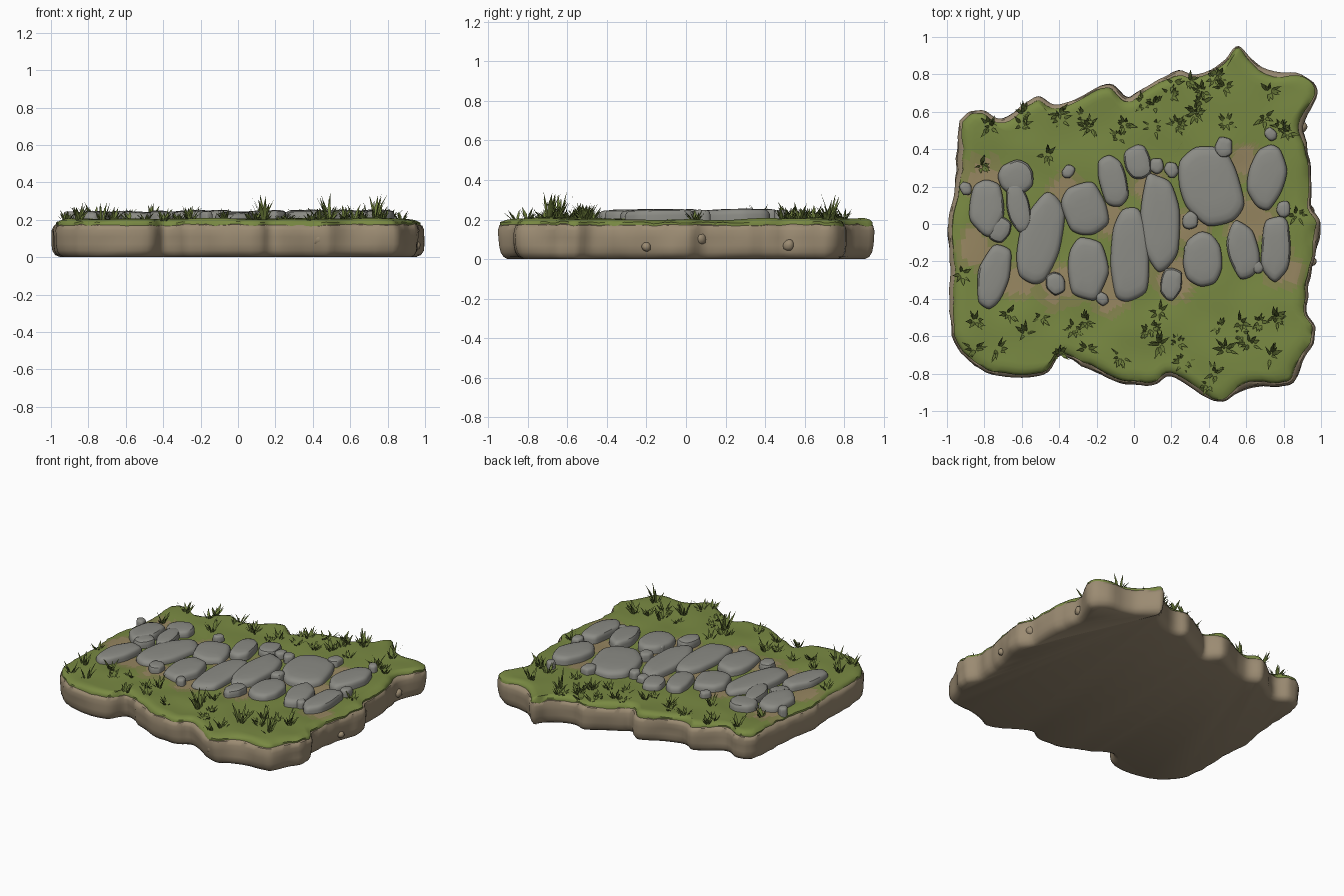
import bpy
import bmesh
import math
import random
from mathutils import Vector, noise

random.seed(7)
cube = bpy.data.objects.get("Cube")
if cube:
    bpy.data.objects.remove(cube, do_unlink=True)


def material(name, rgb):
    mat = bpy.data.materials.new(name)
    mat.use_nodes = True
    color = (*rgb, 1)
    mat.diffuse_color = color
    shader = mat.node_tree.nodes["Principled BSDF"]
    shader.inputs["Base Color"].default_value = color
    shader.inputs["Roughness"].default_value = 0.9
    return mat


soil_mat = material("tan soil", (0.33, 0.26, 0.17))
turf_mat = material("turf green", (0.19, 0.25, 0.055))
worn_mat = material("worn grass", (0.23, 0.23, 0.075))
dirt_mat = material("path dirt", (0.31, 0.24, 0.12))
stone_mat = material("grey stone", (0.26, 0.26, 0.235))
blade_mat = material("blade green", (0.14, 0.19, 0.04))


def finish(bm, name, mats, angle=None):
    """Turn a bmesh into a named object, smooth below the given angle."""
    mesh = bpy.data.meshes.new(name)
    bm.to_mesh(mesh)
    bm.free()
    for mat in mats:
        mesh.materials.append(mat)
    if angle:
        mesh.polygons.foreach_set("use_smooth", [True] * len(mesh.polygons))
        mesh.set_sharp_from_angle(angle=math.radians(angle))
    obj = bpy.data.objects.new(name, mesh)
    bpy.context.collection.objects.link(obj)
    return obj


def loft(bm, rings, cap_bottom=True):
    """Skin counter-clockwise rings from the bottom up, and cap the ends."""
    loops = [[bm.verts.new(p) for p in ring] for ring in rings]
    n = len(loops[0])
    for low, high in zip(loops, loops[1:]):
        for i in range(n):
            j = (i + 1) % n
            bm.faces.new((low[i], low[j], high[j], high[i]))
    bm.faces.new(loops[-1])
    if cap_bottom:
        bm.faces.new(loops[0][::-1])


def smooth_loop(points, steps, tension=0.5):
    """Closed cardinal spline through the points."""
    pts = [Vector(p) for p in points]
    n = len(pts)
    out = []
    for i in range(n):
        a, b, c, d = (pts[(i + k) % n] for k in (-1, 0, 1, 2))
        m1, m2 = (c - a) * tension, (d - b) * tension
        for s in range(steps):
            t = s / steps
            t2, t3 = t * t, t * t * t
            out.append(b * (2*t3 - 3*t2 + 1) + m1 * (t3 - 2*t2 + t)
                       + c * (3*t2 - 2*t3) + m2 * (t3 - t2))
    return out


def wobble(x, y, z, freq):
    return noise.noise(Vector((x, y, z)) * freq)


# Ragged outline of the slab
outline = [
    (-.93, .56), (-.8, .62), (-.7, .58), (-.53, .69), (-.42, .65), (-.29, .69),
    (-.13, .76), (-.04, .69), (.03, .72), (.23, .83), (.35, .81), (.47, .87),
    (.55, .95), (.68, .85), (.89, .8), (.97, .7), (.91, .53), (.93, .35),
    (.95, .13), (.99, 0), (.97, -.13), (.93, -.3), (.92, -.45), (.97, -.57),
    (.9, -.73), (.82, -.84), (.62, -.86), (.47, -.93), (.35, -.89), (.19, -.8),
    (.09, -.85), (-.1, -.82), (-.26, -.76), (-.39, -.69), (-.48, -.79),
    (-.72, -.8), (-.9, -.7), (-.98, -.5), (-.98, -.18), (-.99, .02), (-.95, .25)]
edge = smooth_loop(outline[::-1], 6)
edge = [p * (1 + 0.012 * wobble(p.x, p.y, 0, 14)) for p in edge]
xs, ys = [p.x for p in edge], [p.y for p in edge]
middle = Vector((max(xs) + min(xs), max(ys) + min(ys))) / 2
edge = [(p - middle) * (2 / (max(xs) - min(xs))) for p in edge]
count = len(edge)
normals = []
for i in range(count):
    t = (edge[(i + 3) % count] - edge[i - 3]).normalized()
    normals.append(Vector((t.y, -t.x)))


def edge_ring(inset, z, rough=0.0, z_rough=0.0):
    """The outline moved inwards, with uneven depth and height."""
    ring = []
    for p, n in zip(edge, normals):
        depth = inset + rough * (0.5 + wobble(p.x, p.y, z, 6))
        q = p - n * max(depth, 0)
        ring.append((q.x, q.y, z + z_rough * wobble(p.x, p.y, 3, 18)))
    return ring


# Soil slab with rounded, lumpy sides
bm = bmesh.new()
loft(bm, [edge_ring(.05, 0), edge_ring(.02, .012, .012), edge_ring(.005, .035, .014),
          edge_ring(0, .07, .016), edge_ring(0, .11, .016), edge_ring(0, .145, .012),
          edge_ring(.008, .168, .014, .012), edge_ring(.04, .182, .01)])
finish(bm, "soil_slab", [soil_mat], 45)

# Small lumps of earth in the sides
bm = bmesh.new()
for x, y, z, r in [(.93, .07, .1, .035), (.95, -.2, .06, .025), (.91, .27, .07, .025),
                   (.9, .52, .07, .03), (.43, -.88, .1, .06), (.8, -.8, .1, .06)]:
    made = bmesh.ops.create_icosphere(bm, subdivisions=2, radius=r)["verts"]
    for v in made:
        v.co *= 1 + 0.25 * wobble(v.co.x + x, v.co.y, v.co.z, 25)
        v.co += Vector((x, y, z))
finish(bm, "earth_lumps", [soil_mat], 40)

# Turf sheet with hanging rim, worn to dirt between the stones
patches = [(.62, .02, .14), (-.84, -.12, .11), (-.13, -.36, .12), (-.35, .17, .11),
           (.22, -.28, .13), (.3, -.02, .1), (-.4, -.33, .12), (-.62, -.3, .1),
           (-.12, .02, .1), (.6, .33, .1), (-.8, .25, .11), (.8, -.25, .1), (.08, .2, .1)]


def ground(x, y):
    path = math.exp(-(y / 0.4) ** 4)
    return 0.205 - 0.008 * path + 0.01 * wobble(x, y, 1, 5)


rim = edge_ring(.026, .19, .026)
rings = [edge_ring(.012, .166, .026, .022), edge_ring(.012, .184, .026, .012)]
steps = 34
for k in range(steps):
    s = 1 - k / steps
    drop = 0.008 if k == 0 else 0
    rings.append([(x * s, y * s, ground(x * s, y * s) - drop) for x, y, z in rim])
bm = bmesh.new()
loft(bm, rings, cap_bottom=False)
for f in bm.faces:
    c = f.calc_center_median()
    wear = min(math.hypot(c.x - x, c.y - y) / r for x, y, r in patches)
    wear += 0.35 * wobble(c.x, c.y, 0, 12)
    f.material_index = 2 if wear < 0.75 else 1 if wear < 1.1 else 0
finish(bm, "turf", [turf_mat, worn_mat, dirt_mat], 50)


# Paving stones: centre, half width, half length, turn in degrees
def stone(bm, x, y, w, h, turn):
    corners = []
    sides = 9
    phase = random.random()
    for k in range(sides):
        a = (k + phase + random.uniform(-.22, .22)) * math.tau / sides
        ca, sa = math.cos(a), math.sin(a)
        r = random.uniform(.96, 1.08) * (abs(ca) ** 2.5 + abs(sa) ** 2.5) ** -0.4
        corners.append((w * r * ca, h * r * sa))
    loop = smooth_loop(corners, 4, 0.36)
    c, s = math.cos(math.radians(turn)), math.sin(math.radians(turn))
    lift = random.uniform(-.006, .006)
    tilt_x, tilt_y = random.uniform(-.05, .05), random.uniform(-.03, .03)
    rings = []
    for scale, z in [(1, .17), (1.01, .215), (.97, .23), (.9, .239), (.75, .244), (.4, .247)]:
        ring = []
        for p in loop:
            u, v = p * scale
            ring.append((x + u * c - v * s, y + u * s + v * c,
                         z + lift + tilt_x * u + tilt_y * v))
        rings.append(ring)
    loft(bm, rings)


slabs = [
    (-.79, .09, .09, .15, 0), (-.63, .25, .09, .09, 20), (-.62, .09, .06, .13, 12),
    (-.72, -.03, .06, .07, -20), (-.75, -.28, .08, .17, -14), (-.5, -.09, .11, .24, -14),
    (-.26, .08, .115, .14, 15), (-.25, -.24, .105, .16, 0), (-.11, .23, .07, .14, 12),
    (-.02, -.17, .105, .24, 0), (.14, .01, .1, .25, 4), (.41, .2, .155, .22, 18),
    (.37, -.19, .1, .14, 0), (.58, -.14, .08, .15, 12), (.71, .25, .095, .17, -10),
    (.76, -.13, .08, .17, -3), (.02, .33, .07, .09, 10), (.2, -.32, .055, .085, -10)]
for number, data in enumerate(slabs, 1):
    bm = bmesh.new()
    stone(bm, *data)
    finish(bm, f"paving_stone_{number}", [stone_mat], 35)

# Pebbles between the stones
bm = bmesh.new()
for x, y, r in [(.48, .41, .045), (.73, .48, .03), (.8, .08, .035), (-.35, .28, .03),
                (-.42, -.32, .05), (.12, .31, .035), (.2, .29, .035), (.3, .02, .04),
                (.3, -.14, .03), (-.9, .19, .03), (-.17, -.4, .03), (.66, -.23, .03)]:
    stone(bm, x, y, r, r * 1.2, random.uniform(-40, 40))
finish(bm, "pebbles", [stone_mat], 35)


# Grass tufts made of bent, tapering blades
def tuft(bm, x, y, height):
    for _ in range(random.randint(8, 12)):
        a = random.uniform(0, math.tau)
        out = Vector((math.cos(a), math.sin(a), 0))
        side = Vector((-out.y, out.x, 0)) * random.uniform(.005, .009) * (1 + height * 3)
        base = Vector((x, y, ground(x, y) - .01)) + out * random.uniform(0, .02)
        tall = height * random.uniform(.35, 1.05)
        reach = random.uniform(.015, .05) + .15 * height
        mid = base + out * reach * .4 + Vector((0, 0, tall * .55))
        tip = base + out * reach + Vector((0, 0, tall + .01))
        b1, b2, m1, m2, t = (bm.verts.new(p) for p in (
            base - side * .6, base + side * .6, mid - side, mid + side, tip))
        bm.faces.new((b1, b2, m2, m1))
        bm.faces.new((m1, m2, t))


bm = bmesh.new()
for x, y, h in [
        (.48, .73, .13), (.72, .71, .1), (.7, .57, .09), (.11, .64, .07), (-.05, .53, .06),
        (-.23, .52, .07), (-.4, .59, .06), (-.46, .37, .08), (-.6, .53, .08),
        (-.77, .52, .09), (-.82, .31, .07), (.14, -.64, .14), (-.26, -.52, .08),
        (.14, -.47, .06), (-.25, -.67, .07), (-.07, -.71, .06), (-.67, -.48, .07),
        (-.85, -.52, .08), (-.85, -.67, .08), (-.73, -.67, .11), (.57, -.53, .08),
        (.75, -.5, .09), (.49, -.67, .13), (.62, -.64, .08), (.73, -.7, .13),
        (.43, -.8, .06), (.33, .6, .06), (-.92, -.27, .05), (.87, .05, .05)]:
    tuft(bm, x, y, h)
for _ in range(46):
    p = random.choice(edge) * random.uniform(.6, .95)
    if abs(p.y) > .46 or abs(p.x) > .88:
        tuft(bm, p.x, p.y, random.uniform(.03, .06))
finish(bm, "grass_tufts", [blade_mat])
